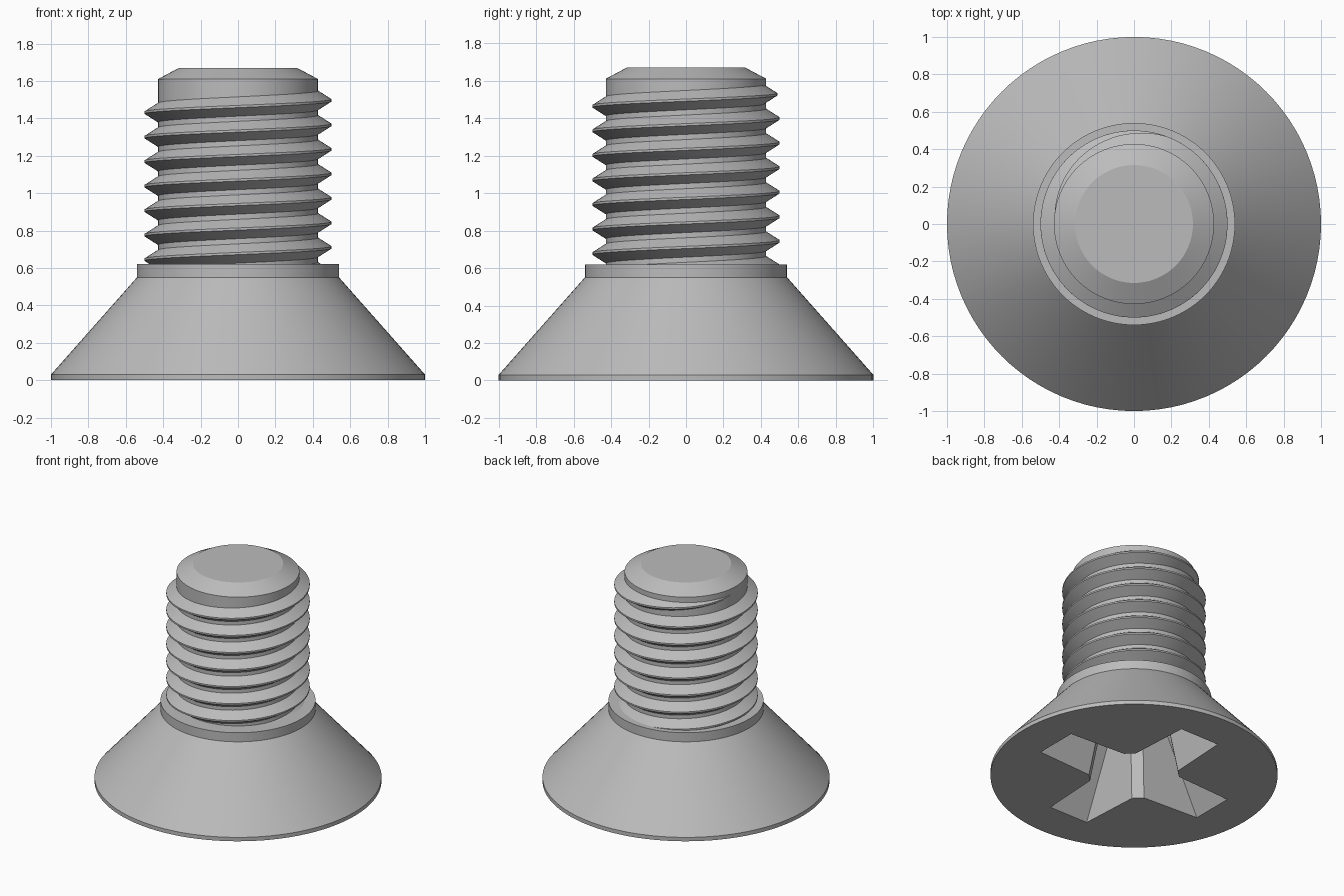
import bpy, bmesh, math

if "Cube" in bpy.data.objects:
    bpy.data.objects.remove(bpy.data.objects["Cube"])

SEG = 96
steel = bpy.data.materials.new("grey_steel")
steel.diffuse_color = (0.5, 0.5, 0.5, 1)
steel.use_nodes = True
steel.node_tree.nodes["Principled BSDF"].inputs["Base Color"].default_value = steel.diffuse_color


def add_object(name, bm):
    bmesh.ops.recalc_face_normals(bm, faces=bm.faces)
    me = bpy.data.meshes.new(name)
    bm.to_mesh(me)
    bm.free()
    me.materials.append(steel)
    ob = bpy.data.objects.new(name, me)
    bpy.context.collection.objects.link(ob)
    return ob


def loft(name, rings, closed=True):
    """Skin a list of equal rings and cap both ends."""
    bm = bmesh.new()
    rows = [[bm.verts.new(p) for p in ring] for ring in rings]
    n = len(rows[0])
    for a, b in zip(rows, rows[1:]):
        for i in range(n):
            j = (i + 1) % n
            bm.faces.new((a[i], a[j], b[j], b[i]))
    bm.faces.new(rows[0])
    bm.faces.new(rows[-1])
    return add_object(name, bm)


def lathe(name, profile):
    return loft(name, [[(r * math.cos(2 * math.pi * i / SEG),
                         r * math.sin(2 * math.pi * i / SEG), z)
                        for i in range(SEG)] for r, z in profile])


def smooth(ob, degrees):
    bpy.ops.object.select_all(action='DESELECT')
    ob.select_set(True)
    bpy.context.view_layer.objects.active = ob
    bpy.ops.object.shade_smooth_by_angle(angle=math.radians(degrees))


# Countersunk head with its collar, and the plain shank with a chamfered tip
head = lathe("countersunk_head", [(1, 0), (1, 0.03), (0.54, 0.55), (0.54, 0.62)])
shank = lathe("shank", [(0.428, 0.61), (0.428, 1.61), (0.315, 1.67)])


# Cross recess: tapered plus-shaped cutter with chamfered inner corners
def cross(z):
    tip, half = 0.71 - 0.6 * z, 0.165 - 0.1 * z
    a, b = 0.25 - 0.13 * z, 0.19 - 0.13 * z
    arm = [(a, -b), (tip, -half), (tip, half), (a, b)]
    pts = []
    for k in range(4):
        c, s = round(math.cos(k * math.pi / 2)), round(math.sin(k * math.pi / 2))
        pts += [(x * c - y * s, x * s + y * c, z) for x, y in arm]
    return pts


cutter = loft("recess_cutter", [cross(-0.05), cross(0.59)])
cutter.hide_render = True
mod = head.modifiers.new("recess", 'BOOLEAN')
mod.operation = 'DIFFERENCE'
mod.solver = 'EXACT'
mod.object = cutter
bpy.context.view_layer.objects.active = head
bpy.ops.object.modifier_apply(modifier=mod.name)
bpy.data.objects.remove(cutter)

# Helical thread, starting inside the collar and running out near the tip
PITCH = 0.131
start, end = -2.25 * math.pi, 12 * math.pi + math.radians(178)
fade = 12 * math.pi + math.radians(70)
steps = int((end - start) / (2 * math.pi) * SEG)
section = [(0.41, -0.063), (0.5, -0.006), (0.5, 0.006), (0.41, 0.063)]
rings = []
for i in range(steps + 1):
    t = start + (end - start) * i / steps
    sink = 0.076 * max(0, (t - fade) / (end - fade))
    zc = 0.71 + PITCH * t / (2 * math.pi)
    rings.append([((r - sink) * math.cos(t), (r - sink) * math.sin(t), zc + dz)
                  for r, dz in section])
thread = loft("thread", rings)

for ob in (head, shank, thread):
    smooth(ob, 25)
